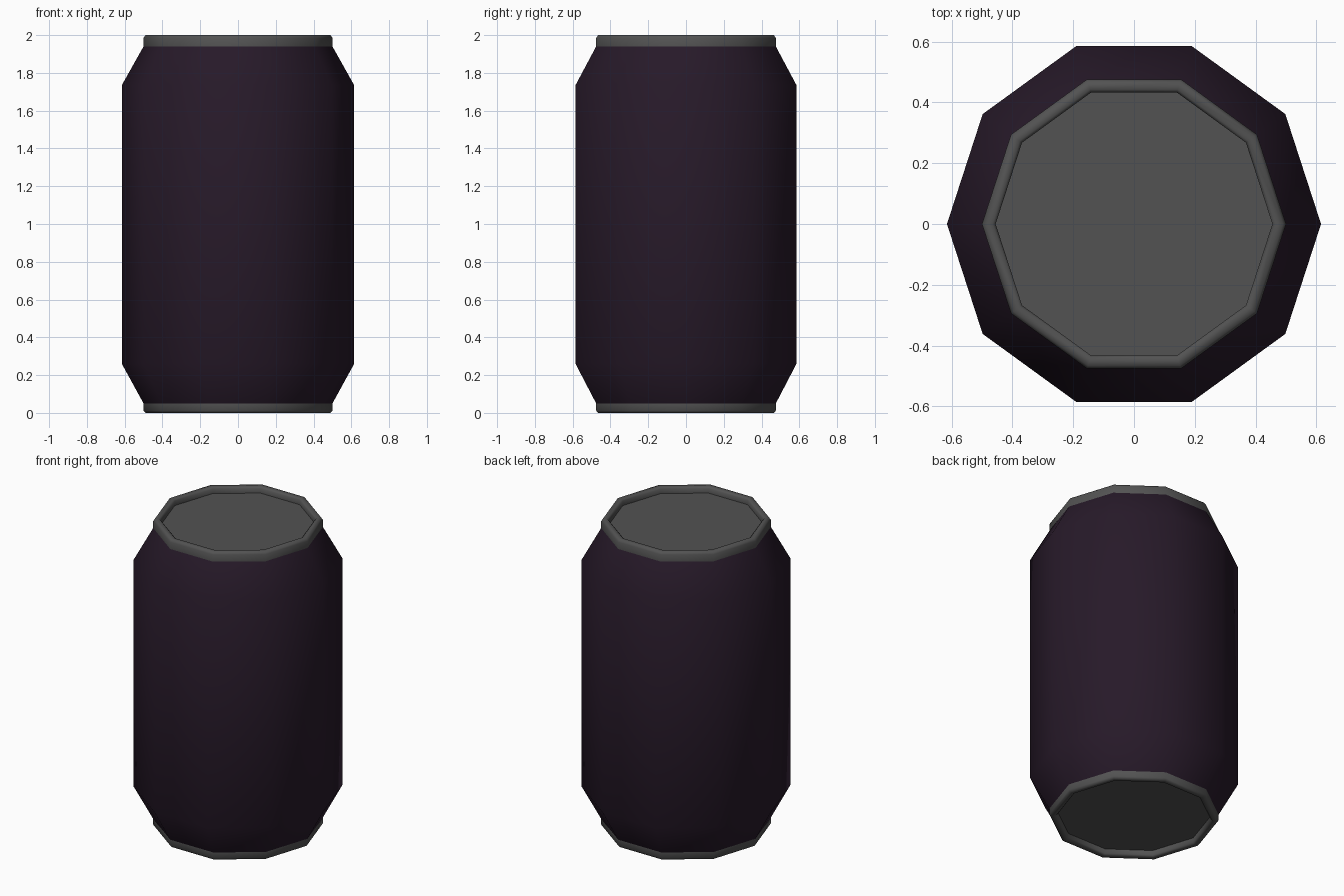
import bpy, bmesh, math

if "Cube" in bpy.data.objects:
    bpy.data.objects.remove(bpy.data.objects["Cube"])

SIDES = 10


def material(name, rgb):
    m = bpy.data.materials.new(name)
    m.diffuse_color = (*rgb, 1)
    m.use_nodes = True
    m.node_tree.nodes["Principled BSDF"].inputs["Base Color"].default_value = m.diffuse_color
    return m


def lathe(name, profile, mat, cap_end=False):
    """Revolve (radius, z) points into a ten-sided shell."""
    bm = bmesh.new()
    rings = [[bm.verts.new((r * math.cos(a), r * math.sin(a), z))
              for a in (math.tau * i / SIDES for i in range(SIDES))]
             for r, z in profile]
    for lo, hi in zip(rings, rings[1:]):
        for i in range(SIDES):
            j = (i + 1) % SIDES
            bm.faces.new((lo[i], lo[j], hi[j], hi[i]))
    if cap_end:
        bm.faces.new(rings[-1])
    # Profiles running downwards start out inside-out
    if profile[0][1] > profile[1][1]:
        bmesh.ops.reverse_faces(bm, faces=bm.faces[:])
        if cap_end:
            bm.faces.ensure_lookup_table()
    mesh = bpy.data.meshes.new(name)
    bm.to_mesh(mesh)
    bm.free()
    mesh.materials.append(mat)
    ob = bpy.data.objects.new(name, mesh)
    bpy.context.collection.objects.link(ob)
    bpy.ops.object.select_all(action='DESELECT')
    ob.select_set(True)
    bpy.context.view_layer.objects.active = ob
    bpy.ops.object.shade_smooth_by_angle(angle=math.radians(62))
    return ob


paint = material("dark_paint", (0.020, 0.010, 0.022))
metal = material("grey_metal", (0.085, 0.085, 0.085))

# Painted body with tapered shoulders
lathe("can_body", [(0.50, 0.05), (0.615, 0.26), (0.615, 1.735), (0.50, 1.94)], paint)

# Raised rim with recessed lid, at the top
lathe("top_rim_and_lid", [(0.50, 1.94), (0.50, 1.985), (0.49, 2.0), (0.465, 2.0),
                          (0.455, 1.99), (0.455, 1.96)], metal, cap_end=True)

# Matching rim and recessed base, at the bottom
lathe("bottom_rim_and_base", [(0.50, 0.05), (0.50, 0.012), (0.49, 0.0), (0.465, 0.0),
                              (0.455, 0.01), (0.455, 0.04)], metal, cap_end=True)
